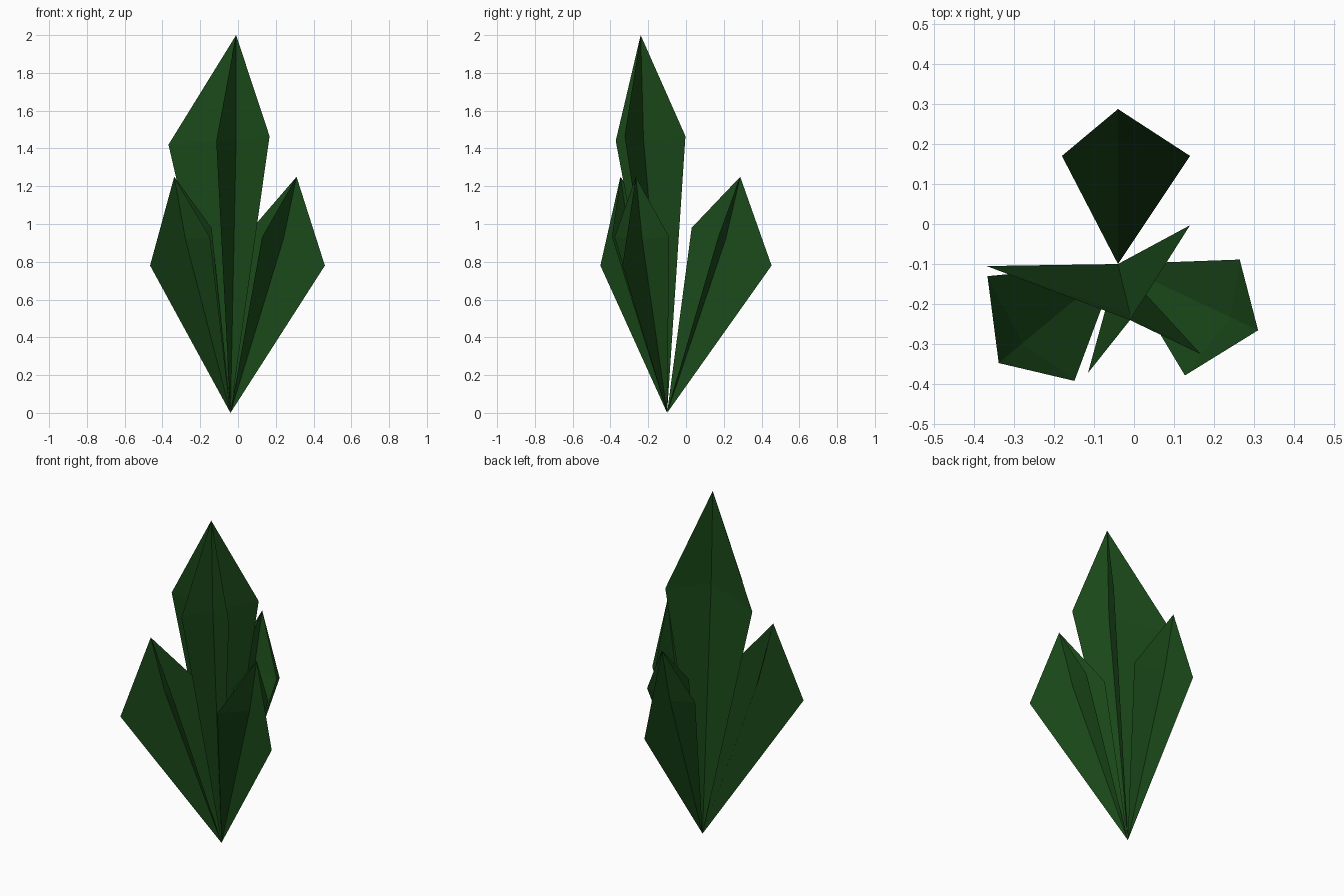
import bpy
import math
from mathutils import Vector

if "Cube" in bpy.data.objects:
    bpy.data.objects.remove(bpy.data.objects["Cube"])

green = bpy.data.materials.new("dark_green")
green.diffuse_color = (0.011, 0.07, 0.010, 1)
green.use_nodes = True
green.node_tree.nodes["Principled BSDF"].inputs["Base Color"].default_value = green.diffuse_color
BASE = Vector((-0.04, -0.10, 0.0))


def leaf(name, tip, mid, wings):
    """Four flat wings fanned around a slightly bent spine (base, mid, tip)."""
    verts = [BASE, Vector(tip), Vector(mid)] + [Vector(w) for w in wings]
    faces = []
    for i in range(3, len(verts)):
        faces += [(0, i, 2), (2, i, 1)]
    mesh = bpy.data.meshes.new(name)
    mesh.from_pydata([tuple(v) for v in verts], [], faces)
    mesh.materials.append(green)
    obj = bpy.data.objects.new(name, mesh)
    bpy.context.collection.objects.link(obj)


# Tall centre leaf
leaf("tall_leaf", (-0.01, -0.24, 2.0), (-0.01, -0.225, 1.45),
     [(-0.368, -0.105, 1.42), (0.14, -0.003, 1.465),
      (0.167, -0.325, 1.465), (-0.115, -0.372, 1.44)])

# Three short leaves leaning outwards: heading and radial distances from the base
for name, heading in (("back_leaf", 90), ("left_leaf", 219.7), ("right_leaf", 334.7)):
    a = math.radians(heading)
    out = Vector((math.cos(a), math.sin(a), 0))
    side = Vector((-math.sin(a), math.cos(a), 0))

    def at(r, s, z):
        return BASE + out * r + side * s + Vector((0, 0, z))

    left, right = (0.14, -0.18)
    if name == "left_leaf":
        left, right = (0.155, -0.185)
    leaf(name, at(0.387, 0, 1.25), at(0.31, 0, 0.92),
         [at(0.553, 0, 0.78), at(0.27, left, 0.93),
          at(0.13, 0, 0.98), at(0.27, right, 0.93)])
